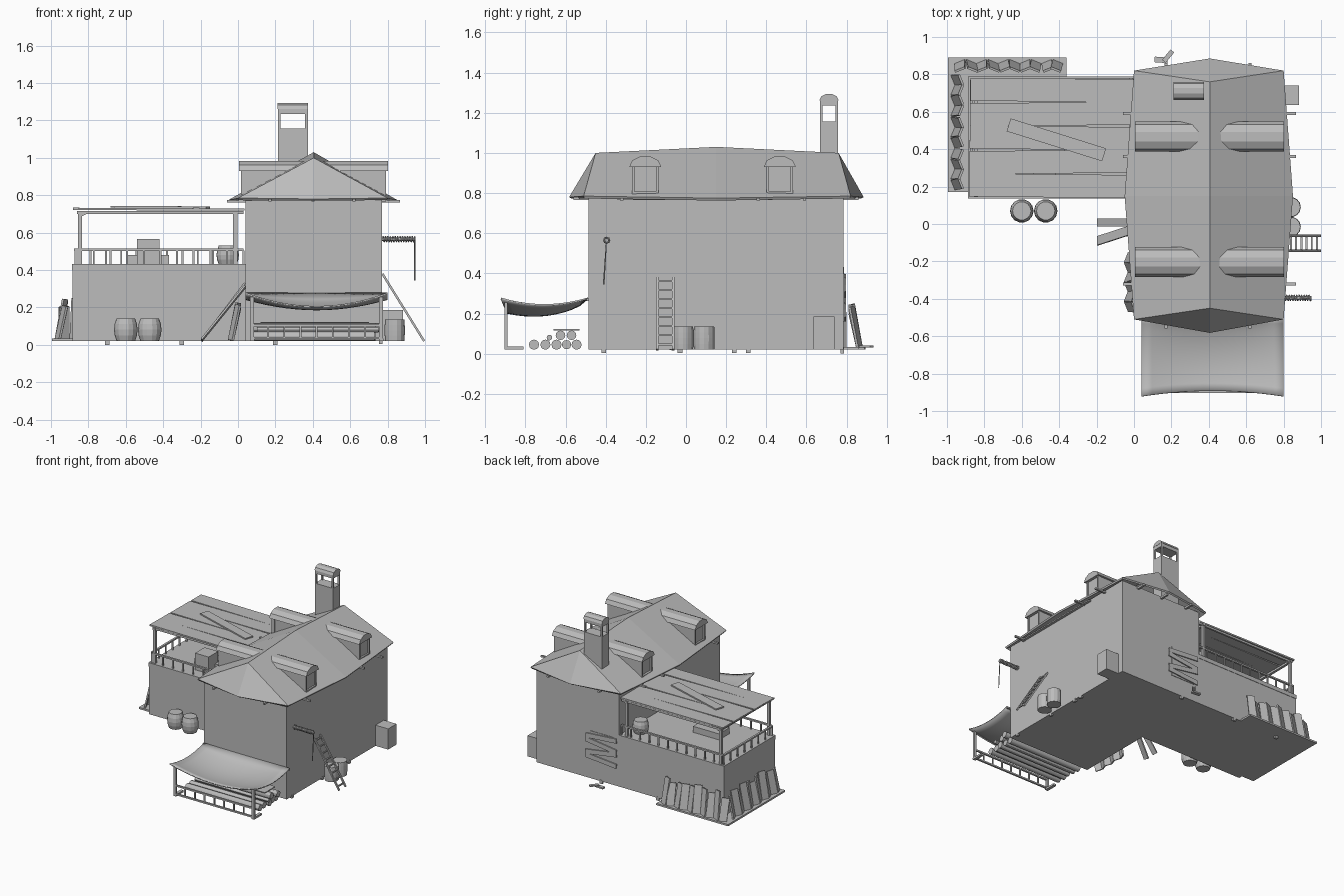
import bpy, bmesh, math, random
from mathutils import Vector, Matrix

random.seed(4)
if "Cube" in bpy.data.objects:
    bpy.data.objects.remove(bpy.data.objects["Cube"], do_unlink=True)

grey = bpy.data.materials.new("plain_grey")
grey.use_nodes = True
grey.diffuse_color = (0.503, 0.503, 0.503, 1)
grey.node_tree.nodes["Principled BSDF"].inputs["Base Color"].default_value = grey.diffuse_color


def finish(name, bm):
    bmesh.ops.recalc_face_normals(bm, faces=bm.faces)
    me = bpy.data.meshes.new(name)
    bm.to_mesh(me)
    bm.free()
    me.materials.append(grey)
    ob = bpy.data.objects.new(name, me)
    bpy.context.collection.objects.link(ob)
    return ob


def box(name, x, y, z):
    bm = bmesh.new()
    size = Matrix.Diagonal((x[1] - x[0], y[1] - y[0], z[1] - z[0], 1))
    mid = Vector((sum(x), sum(y), sum(z))) / 2
    bmesh.ops.create_cube(bm, size=1, matrix=Matrix.Translation(mid) @ size)
    return finish(name, bm)


def beam(name, a, b, w, t, side=(0, 0, 1)):
    """Board from a to b; t is its thickness towards side, w its width."""
    a, b = Vector(a), Vector(b)
    d = (b - a).normalized()
    across = d.cross(Vector(side)).normalized()
    rot = Matrix((d, across, d.cross(across))).transposed().to_4x4()
    bm = bmesh.new()
    bmesh.ops.create_cube(bm, size=1, matrix=Matrix.Translation((a + b) / 2) @ rot
                          @ Matrix.Diagonal(((b - a).length, w, t, 1)))
    return finish(name, bm)


def shade(ob):
    bpy.ops.object.select_all(action='DESELECT')
    ob.select_set(True)
    bpy.context.view_layer.objects.active = ob
    bpy.ops.object.shade_smooth_by_angle()


def log(name, a, b, r):
    a, b = Vector(a), Vector(b)
    bm = bmesh.new()
    rot = (b - a).to_track_quat('Z', 'Y').to_matrix().to_4x4()
    bmesh.ops.create_cone(bm, cap_ends=True, segments=12, radius1=r, radius2=r,
                          depth=(b - a).length, matrix=Matrix.Translation((a + b) / 2) @ rot)
    shade(finish(name, bm))


def barrel(name, x, y, z, r, h, bulge):
    bm = bmesh.new()
    rings = []
    for k in range(5):
        s = k / 4
        rad = r * (1 - bulge * (2 * s - 1) ** 2)
        rings.append([bm.verts.new((x + rad * math.cos(math.tau * i / 14),
                                    y + rad * math.sin(math.tau * i / 14), z + h * s)) for i in range(14)])
    for lo, hi in zip(rings, rings[1:]):
        for i in range(14):
            bm.faces.new((lo[i - 1], lo[i], hi[i], hi[i - 1]))
    bm.faces.new(rings[0])
    bm.faces.new(rings[-1])
    finish(name, bm)


def arch(name, lo, hi, centre, half, z, rise):
    """Faceted half-round roof running along x."""
    bm = bmesh.new()
    ends = []
    for x in (lo, hi):
        angles = [math.pi * k / 5 for k in range(6)]
        ring = [bm.verts.new((x, centre + half * math.cos(t), z + rise * math.sin(t))) for t in angles]
        ends.append(ring)
        bm.faces.new(ring)
    for i in range(6):
        bm.faces.new((ends[0][i - 1], ends[0][i], ends[1][i], ends[1][i - 1]))
    finish(name, bm)


# Main house and annex walls
box("house_walls", (0.04, 0.77), (-0.485, 0.785), (0.02, 0.785))
box("annex_walls", (-0.885, 0.04), (0.14, 0.785), (0.02, 0.4))
box("terrace_floor", (-0.888, 0.04), (0.137, 0.788), (0.4, 0.432))

# Hipped roof with a bowed ridge and bowed eaves
bm = bmesh.new()
V = lambda *p: bm.verts.new(p)
ridge = [V(0.405, -0.45, 1.0), V(0.405, 0.15, 1.03), V(0.405, 0.76, 1.0)]
for s in (-1, 1):
    eave = [V(0.4 + s * 0.4, -0.51, 0.785), V(0.4 + s * 0.45, 0.15, 0.775), V(0.4 + s * 0.4, 0.82, 0.785)]
    for i in (0, 1):
        bm.faces.new((ridge[i], ridge[i + 1], eave[i + 1], eave[i]))
    for i, y in ((0, -0.582), (2, 0.885)):
        bm.faces.new((ridge[i], eave[i], V(0.405, y, 0.78)))
bmesh.ops.remove_doubles(bm, verts=bm.verts, dist=0.001)
roof = finish("house_roof", bm)
roof.modifiers.new("thickness", 'SOLIDIFY').thickness = 0.014
for y in (-0.32, 0.36, 0.59):
    box("rafter_tail", (-0.06, 0.865), (y - 0.008, y + 0.008), (0.762, 0.775))
for x in (0.17, 0.4, 0.62):
    box("end_rafter", (x - 0.008, x + 0.008), (-0.56, 0.86), (0.765, 0.78))
box("eave_beam", (0.77, 0.79), (-0.34, 0.43), (0.765, 0.775))

# Dormers on both slopes
for y in (-0.203, 0.467):
    for s in (-1, 1):
        X = lambda d: 0.403 + s * d
        span = lambda a, b: tuple(sorted((X(a), X(b))))
        box("dormer_body", span(0.1, 0.375), (y - 0.064, y + 0.064), (0.8, 0.935))
        arch("dormer_roof", X(0.03), X(0.398), y, 0.08, 0.93, 0.055)
        for e in (-1, 1):
            yy = y + e * 0.06
            box("dormer_jamb", span(0.36, 0.388), (yy - 0.006, yy + 0.006), (0.795, 0.935))
        box("dormer_sill", span(0.36, 0.388), (y - 0.066, y + 0.066), (0.795, 0.807))

# Chimney with open lantern top
box("chimney_stack", (0.213, 0.373), (0.668, 0.757), (0.8, 1.157))
for x in (0.22, 0.366):
    for y in (0.674, 0.751):
        box("chimney_post", (x - 0.007, x + 0.007), (y - 0.006, y + 0.006), (1.15, 1.24))
box("chimney_lintel", (0.213, 0.373), (0.668, 0.757), (1.235, 1.265))
arch("chimney_cap", 0.211, 0.375, 0.712, 0.048, 1.262, 0.033)

# Terrace railing
for a, b in (((-0.86, 0.155), (0.03, 0.155)), ((-0.87, 0.155), (-0.87, 0.77)), ((-0.87, 0.77), (0.03, 0.77))):
    beam("rail_top", (*a, 0.508), (*b, 0.508), 0.016, 0.012)
    n = round((Vector(b) - Vector(a)).length / 0.085)
    for i in range(n + 1):
        x, y = Vector(a).lerp(Vector(b), i / n)
        box("baluster", (x - 0.005, x + 0.005), (y - 0.005, y + 0.005), (0.43, 0.505))

# Terrace posts, frame and plank roof
for x in (-0.845, -0.015):
    for y in (0.16, 0.765):
        box("terrace_post", (x - 0.011, x + 0.011), (y - 0.011, y + 0.011), (0.43, 0.715))
    beam("cross_beam", (x, 0.145, 0.707), (x, 0.78, 0.707), 0.02, 0.016)
for y in (0.16, 0.765):
    beam("long_beam", (-0.86, y, 0.708), (0.03, y, 0.708), 0.015, 0.015)
    beam("corner_brace", (-0.845, y, 0.69), (-0.8, y, 0.71), 0.012, 0.012, (0, 1, 0))
for i in range(5):
    y = 0.204 + i * 0.128
    skew = 0.004 if i % 2 else -0.004
    beam("roof_plank", (-0.882 + i * 0.002, y - skew, 0.727), (0.035, y + skew, 0.723), 0.123, 0.012)
beam("loose_roof_board", (-0.67, 0.53, 0.738), (-0.16, 0.37, 0.735), 0.072, 0.01)

# Terrace goods
box("terrace_crate", (-0.54, -0.42), (0.23, 0.35), (0.43, 0.565))
box("terrace_low_crate", (-0.6, -0.37), (0.31, 0.44), (0.43, 0.48))
barrel("terrace_barrel", -0.055, 0.65, 0.43, 0.06, 0.1, 0.2)

# Ground barrels and crate
for x in (-0.6, -0.472):
    barrel("front_barrel", x, 0.07, 0.02, 0.063, 0.122, 0.22)
for y in (-0.015, 0.09):
    barrel("side_barrel", 0.838, y, 0.02, 0.054, 0.115, 0.04)
box("side_crate", (0.77, 0.882), (0.635, 0.74), (0.02, 0.185))

# Ladder on the side wall
foot, top = Vector((0.995, 0, 0.02)), Vector((0.772, 0, 0.38))
for y in (-0.143, -0.063):
    off = Vector((0, y, 0))
    beam("ladder_rail", foot + off, top + off, 0.012, 0.012, (0, 1, 0))
for i in range(8):
    p = foot.lerp(top, (i + 0.6) / 8)
    beam("ladder_rung", (p.x, -0.143, p.z), (p.x, -0.063, p.z), 0.01, 0.01)

# Hoist arm wound with rope
log("hoist_arm", (0.765, -0.395, 0.565), (0.95, -0.395, 0.565), 0.009)
curve = bpy.data.curves.new("hoist_rope", 'CURVE')
curve.dimensions = '3D'
curve.bevel_depth = 0.004
curve.bevel_resolution = 0
sp = curve.splines.new('POLY')
sp.points.add(105)
for i in range(105):
    t = math.tau * i / 8
    sp.points[i].co = (0.775 + 0.17 * i / 104, -0.395 + 0.014 * math.sin(t), 0.565 + 0.014 * math.cos(t), 1)
sp.points[105].co = (0.945, -0.41, 0.345, 1)
curve.materials.append(grey)
bpy.context.collection.objects.link(bpy.data.objects.new("hoist_rope", curve))

# Sagging cloth awning
bm = bmesh.new()
bmesh.ops.create_grid(bm, x_segments=14, y_segments=10, size=1)
for v in bm.verts:
    u, w = v.co.x, (1 - v.co.y) / 2
    bow = 1 - u * u
    v.co = (0.42 + 0.38 * u, -0.487 - (0.436 - 0.03 * bow) * w,
            0.272 - 0.13 * w * (1 - w) - 0.072 * math.sqrt(max(w, 0)) * bow)
cloth = finish("awning_cloth", bm)
cloth.modifiers.new("thickness", 'SOLIDIFY').thickness = 0.008
shade(cloth)
beam("awning_wall_bar", (0.04, -0.49, 0.268), (0.8, -0.49, 0.268), 0.012, 0.012)

# Awning posts and fence
for x in (0.075, 0.765):
    box("awning_post", (x - 0.01, x + 0.01), (-0.905, -0.888), (0.02, 0.255))
    box("post_foot", (x - 0.012, x + 0.012), (-0.905, -0.81), (0.02, 0.035))
for z in (0.036, 0.105):
    beam("fence_rail", (0.075, -0.897, z), (0.765, -0.897, z), 0.014, 0.012)
for i in range(1, 8):
    x = 0.075 + i * 0.08625
    box("fence_bar", (x - 0.005, x + 0.005), (-0.902, -0.892), (0.03, 0.105))

# Log pile
for y, z, r in ((-0.757, 0.045, 0.025), (-0.7, 0.045, 0.025), (-0.645, 0.045, 0.025), (-0.595, 0.045, 0.023),
                (-0.545, 0.045, 0.025), (-0.625, 0.092, 0.024), (-0.57, 0.092, 0.024), (-0.68, 0.08, 0.014)):
    d = random.uniform(-0.02, 0.02)
    log("stacked_log", (0.09 + d, y, z), (0.74 + d, y, z), r)
box("log_pile_board", (0.12, 0.7), (-0.66, -0.53), (0.116, 0.122))

# Boards standing against the annex and the house
box("board_base_side", (-0.995, -0.885), (0.17, 0.89), (0.02, 0.034))
box("board_base_back", (-0.995, -0.36), (0.785, 0.89), (0.02, 0.034))


def lean_row(name, start, step, out, count, reach, height):
    start, step, out = Vector(start), Vector(step), Vector(out)
    for i in range(count):
        p = start + step * i
        j = step * random.uniform(-0.2, 0.2)
        h = height * random.uniform(0.85, 1.08)
        facing = out + step.normalized() * (0.4 if i % 2 else -0.4)
        beam(name, p + out * reach + Vector((0, 0, 0.025)),
             p + j + out * reach * 0.5 + Vector((0, 0, h)), 0.058, 0.012, facing)


lean_row("side_standing_board", (-0.885, 0.21, 0), (0, 0.056, 0), (-1, 0, 0), 11, 0.08, 0.23)
lean_row("back_standing_board", (-0.93, 0.785, 0), (0.058, 0, 0), (0, 1, 0), 10, 0.08, 0.235)
lean_row("house_standing_board", (0.04, -0.44, 0), (0, 0.052, 0), (-1, 0, 0), 6, 0.078, 0.22)
beam("long_leaning_plank", (-0.195, 0.008, 0.025), (0.036, 0.008, 0.33), 0.045, 0.01, (1, 0, 0))
beam("long_leaning_plank", (-0.195, -0.09, 0.025), (0.036, -0.015, 0.31), 0.05, 0.01, (1, 0, 0))

# Boarded window at the back and scraps on the ground
box("back_window", (0.09, 0.3), (0.78, 0.789), (0.16, 0.4))
for z, dz in ((0.19, 0.012), (0.25, -0.02), (0.31, 0.018), (0.37, -0.01)):
    beam("window_board", (0.06, 0.793, z - dz), (0.33, 0.793, z + dz), 0.036, 0.009, (0, 1, 0))
beam("ground_scrap", (0.11, 0.88, 0.026), (0.18, 0.875, 0.026), 0.03, 0.012)
beam("ground_scrap", (0.16, 0.87, 0.036), (0.205, 0.925, 0.036), 0.025, 0.01)

# Small stones under the wall edges
for y in (-0.41, -0.03, 0.24, 0.31):
    box("base_stone", (0.755, 0.772), (y - 0.012, y + 0.012), (0.004, 0.03))
for x in (-0.7, -0.3, 0.2):
    box("base_stone", (x - 0.012, x + 0.012), (0.77, 0.787), (0.0, 0.03))
